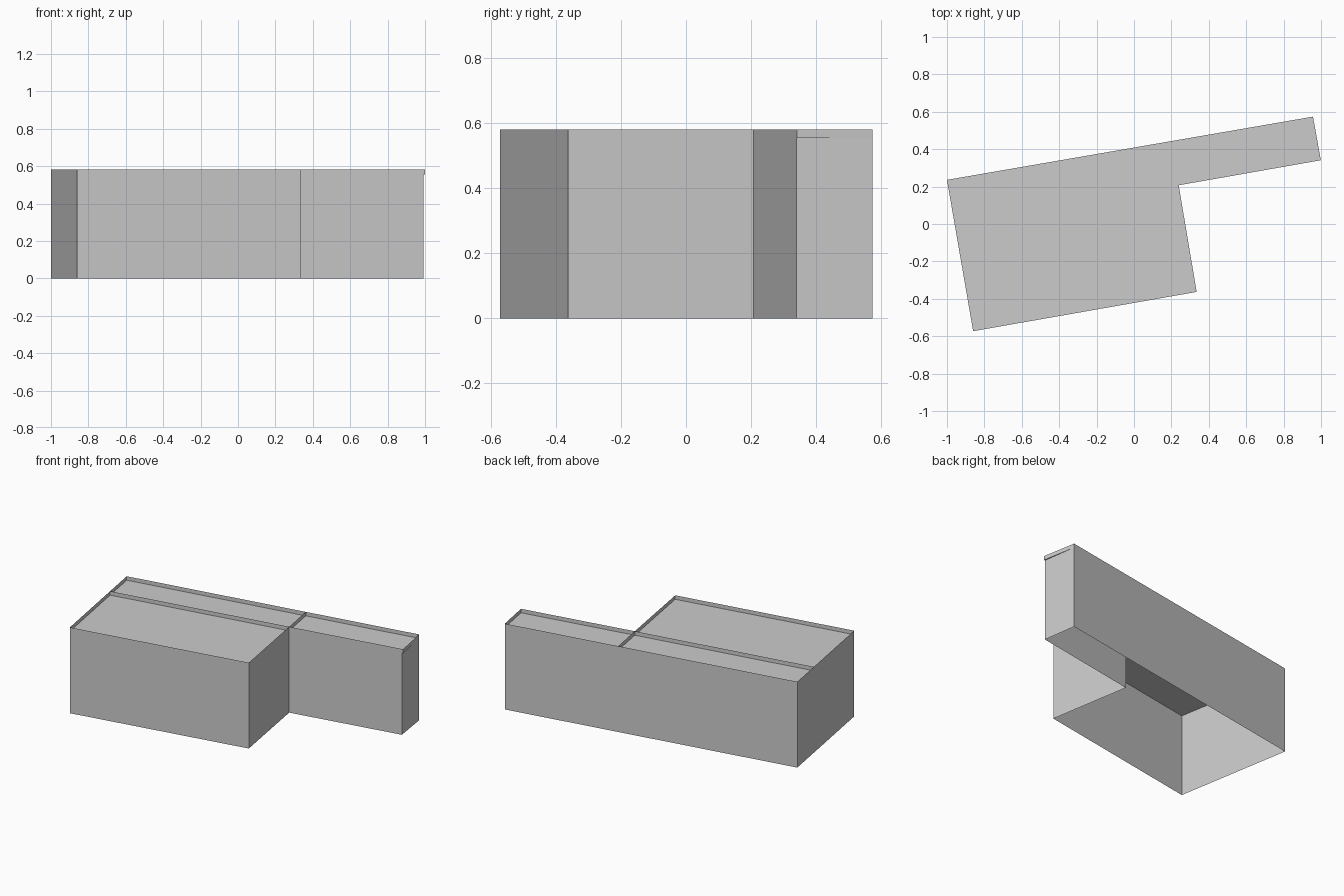
import bpy
from mathutils import Vector

if "Cube" in bpy.data.objects:
    bpy.data.objects.remove(bpy.data.objects["Cube"])

ROOF, TOP = 0.555, 0.582

# L-shaped footprint corners
A = Vector((-1.0, 0.236))
B = Vector((0.957, 0.574))
C = Vector((0.999, 0.341))
D = Vector((0.239, 0.207))
E = Vector((0.335, -0.363))
F = Vector((-0.86, -0.573))
C_LOW = Vector((0.991, 0.340))   # end wall corner sits slightly inside the parapet

# where the roof dividers meet the outer walls
depth = (D - A).dot(Vector((-(B - A).y, (B - A).x)).normalized())
W = A + (F - A).normalized() * abs(depth)
X = D + (A - W)


def make_mesh(name, verts, faces):
    mesh = bpy.data.meshes.new(name)
    mesh.from_pydata(verts, [], faces)
    mesh.update()
    obj = bpy.data.objects.new(name, mesh)
    bpy.context.collection.objects.link(obj)
    return obj


def wall(name, path, z0, z1, closed=True):
    """Thin upright wall following a path."""
    n = len(path)
    verts = [(p.x, p.y, z) for z in (z0, z1) for p in path]
    count = n if closed else n - 1
    faces = [(i, (i + 1) % n, (i + 1) % n + n, i + n) for i in range(count)]
    return make_mesh(name, verts, faces)


def roof(name, outline):
    """Flat roof panel."""
    return make_mesh(name, [(p.x, p.y, ROOF) for p in outline],
                     [tuple(range(len(outline)))])


# outer walls (open underneath) and parapet, counter-clockwise
wall("outer_walls", [A, F, E, D, C_LOW, B], 0, ROOF)
wall("parapet", [A, F, E, D, C, B], ROOF, TOP)

# roof panels
roof("main_roof", [W, F, E, D])
roof("rear_roof", [A, W, D, X])
roof("wing_roof", [X, D, C, B])

# low dividers between the roof panels
wall("long_roof_divider", [W, D], ROOF, TOP, closed=False)
wall("cross_roof_divider", [D, X], ROOF, TOP, closed=False)
